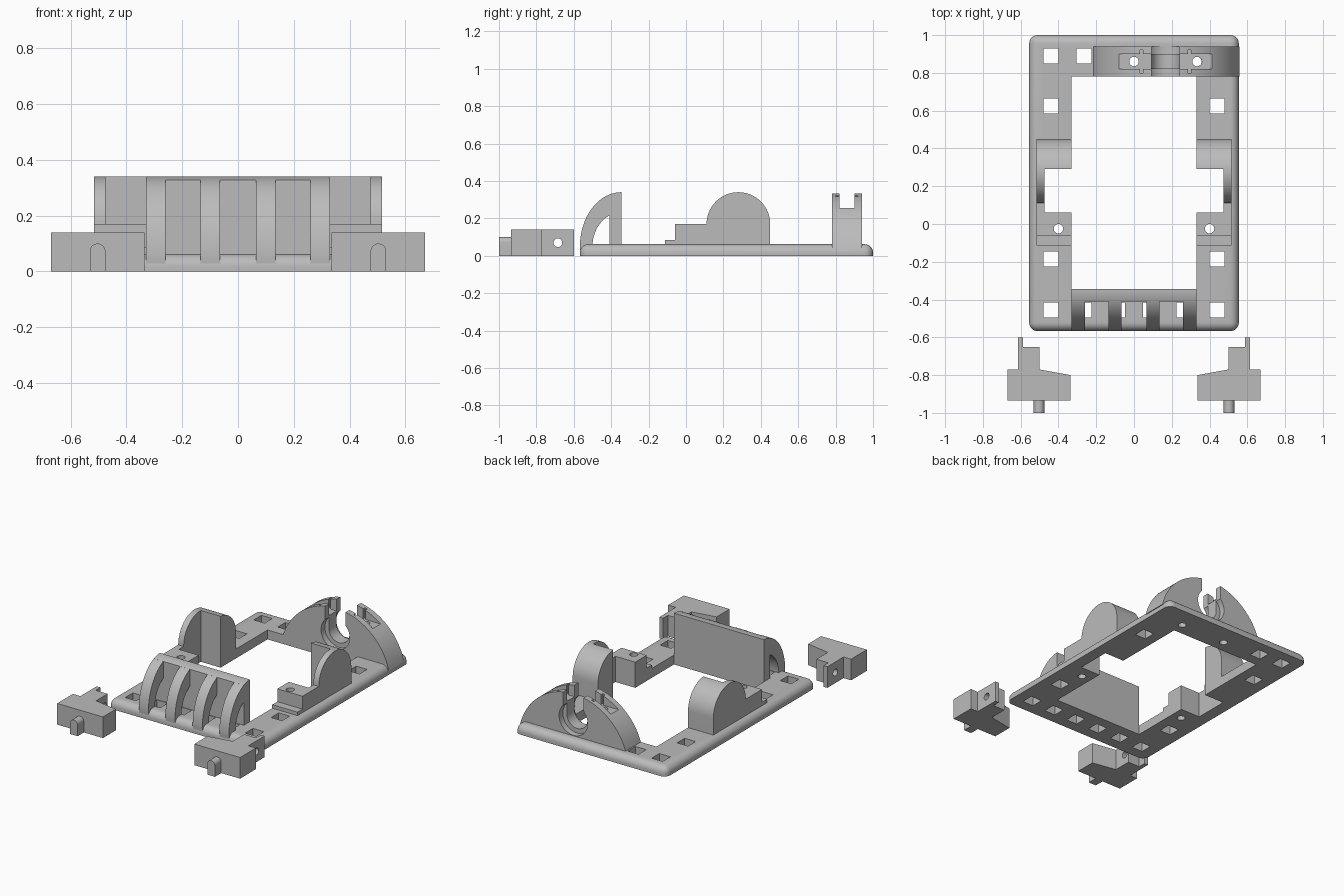
import bpy, bmesh, math
from mathutils import Vector

if "Cube" in bpy.data.objects:
    bpy.data.objects.remove(bpy.data.objects["Cube"])

grey = bpy.data.materials.new("plain grey")
grey.use_nodes = True
grey.diffuse_color = (0.5, 0.5, 0.5, 1)
grey.node_tree.nodes["Principled BSDF"].inputs["Base Color"].default_value = grey.diffuse_color


def finish(name, bm):
    bmesh.ops.recalc_face_normals(bm, faces=bm.faces)
    mesh = bpy.data.meshes.new(name)
    bm.to_mesh(mesh)
    bm.free()
    mesh.materials.append(grey)
    obj = bpy.data.objects.new(name, mesh)
    bpy.context.collection.objects.link(obj)
    return obj


def prism(name, points, axis, lo, hi):
    """Extrude a 2D profile along an axis; points use the other two axes in order."""
    def place(p, d):
        co = list(p)
        co.insert("xyz".index(axis), d)
        return Vector(co)
    bm = bmesh.new()
    face = bm.faces.new([bm.verts.new(place(p, lo)) for p in points])
    out = bmesh.ops.extrude_face_region(bm, geom=[face])
    shift = place((0, 0), hi - lo)
    bmesh.ops.translate(bm, vec=shift, verts=[v for v in out["geom"] if isinstance(v, bmesh.types.BMVert)])
    return finish(name, bm)


def box(name, x0, x1, y0, y1, z0, z1):
    return prism(name, [(x0, y0), (x1, y0), (x1, y1), (x0, y1)], "z", z0, z1)


def arc(cx, cy, rx, ry, start, end, n=32):
    steps = [math.radians(start + (end - start) * i / n) for i in range(n + 1)]
    return [(cx + rx * math.cos(t), cy + ry * math.sin(t)) for t in steps]


def rod(axis, a, b, r, lo, hi):
    return prism("cutter", arc(a, b, r, r, 0, 360, 40)[:-1], axis, lo, hi)


def cut(obj, *cutters):
    for c in cutters:
        c.hide_render = True
        mod = obj.modifiers.new("cut", "BOOLEAN")
        mod.operation = "DIFFERENCE"
        mod.solver = "EXACT"
        mod.object = c
        bpy.context.view_layer.objects.active = obj
        bpy.ops.object.modifier_apply(modifier=mod.name)
        bpy.data.objects.remove(c)


def hole(x, y, s=0.04):
    return box("cutter", x - s, x + s, y - s, y + s, -0.1, 0.2)


# Base frame with softened upper and corner edges
frame = box("base_frame", -0.555, 0.555, -0.567, 1.0, 0, 0.062)
bm = bmesh.new()
bm.from_mesh(frame.data)
edges = [e for e in bm.edges if max(v.co.z for v in e.verts) > 0.01]
bmesh.ops.bevel(bm, geom=edges, offset=0.045, segments=8, profile=0.5, affect="EDGES")
bm.to_mesh(frame.data)
bm.free()

# Openings and mounting holes
cut(frame,
    box("cutter", -0.33, 0.33, -0.345, 0.78, -0.1, 0.2),
    box("cutter", -0.475, 0.475, 0.06, 0.29, -0.1, 0.2))
for i in range(6):
    cut(frame, hole(-0.44 + 0.176 * i, -0.455))
for x in (-0.44, 0.44):
    cut(frame, hole(x, 0.625), hole(x, -0.185))
for x in (-0.44, -0.264):
    cut(frame, hole(x, 0.89))
for x in (-0.4, 0.4):
    cut(frame, rod("z", x, -0.025, 0.025, -0.1, 0.4))
for x in (0, 0.333):
    cut(frame, rod("z", x, 0.86, 0.025, -0.1, 0.4))

# Round-backed side supports
profile = ([(0.45, 0.04)] + arc(0.28, 0.17, 0.17, 0.17, 0, 180)
           + [(-0.06, 0.17), (-0.06, 0.085), (-0.113, 0.085), (-0.113, 0.04)])
for side, s in (("left", 1), ("right", -1)):
    support = prism(side + "_support", profile, "x", s * 0.33, s * 0.515)
    cut(support,
        box("cutter", min(s * 0.2, s * 0.475), max(s * 0.2, s * 0.475), 0.06, 0.29, -0.1, 0.5),
        rod("z", s * 0.4, -0.025, 0.025, -0.1, 0.4))

# Front guard: upright wall and four curved ribs
top_arc = [p for p in arc(-0.345, 0.05, 0.222, 0.29, 180, 90) if p[0] > -0.41]
edge_z = 0.05 + 0.29 * math.sqrt(1 - (0.065 / 0.222) ** 2)
prism("front_wall", [(-0.345, 0.02), (-0.41, 0.02), (-0.41, edge_z)] + top_arc, "x", -0.33, 0.33)
outer = [p for p in arc(-0.345, 0.05, 0.222, 0.29, 180, 90) if p[0] < -0.41]
inner = [p for p in arc(-0.345, 0.05, 0.155, 0.182, 90, 180) if p[0] < -0.41]
rib = [(-0.565, 0.025)] + outer + [(-0.409, edge_z), (-0.409, 0.215)] + inner + [(-0.5, 0.025)]
for i, x in enumerate((-0.33, -0.135, 0.065, 0.26)):
    prism(f"front_rib_{i + 1}", rib, "x", x, x + 0.07)

# Rear arch cradle with a round seat, clamp recess and bolt holes
cx = 0.167
arch_pts = [p for p in arc(cx, -0.062, 0.402, 0.402, 0, 180, 80) if p[1] > 0.03]
arch = prism("rear_cradle", arch_pts, "y", 0.78, 0.94)
cut(arch,
    box("cutter", cx - 0.075, cx + 0.075, 0.7, 1.1, 0.17, 0.5),
    rod("y", cx, 0.17, 0.075, 0.7, 1.1),
    rod("y", cx, 0.17, 0.105, 0.7, 0.82),
    rod("y", cx, 0.17, 0.105, 0.9, 1.1),
    box("cutter", cx - 0.257, cx + 0.257, 0.82, 0.9, 0.255, 0.5))
for s in (-1, 1):
    x = cx + s * 0.128
    cut(arch,
        rod("z", cx + s * 0.167, 0.86, 0.025, -0.1, 0.4),
        box("cutter", x - 0.008, x + 0.008, 0.80, 0.92, 0.255, 0.5))

# Loose end clips with tab, cross hole and rounded peg
outline = [(0.335, -0.935), (0.67, -0.935), (0.67, -0.77), (0.615, -0.77), (0.615, -0.6),
           (0.587, -0.6), (0.587, -0.65), (0.5, -0.65), (0.5, -0.77), (0.335, -0.80)]
for side, s in (("left", 1), ("right", -1)):
    clip = prism(side + "_clip", [(s * x, y) for x, y in outline], "z", 0, 0.14)
    cut(clip, rod("x", -0.685, 0.07, 0.023, -0.9, 0.9))
    peg = [(s * 0.503 + 0.028, 0)] + arc(s * 0.503, 0.072, 0.028, 0.028, 0, 180, 16) + [(s * 0.503 - 0.028, 0)]
    prism(side + "_clip_peg", peg, "y", -1.0, -0.93)

# Smooth curved faces, keep hard edges
for obj in bpy.context.collection.objects:
    if obj.type == "MESH" and obj.data.materials and obj.data.materials[0] == grey:
        bpy.ops.object.select_all(action="DESELECT")
        obj.select_set(True)
        bpy.context.view_layer.objects.active = obj
        bpy.ops.object.shade_smooth_by_angle(angle=math.radians(30))
